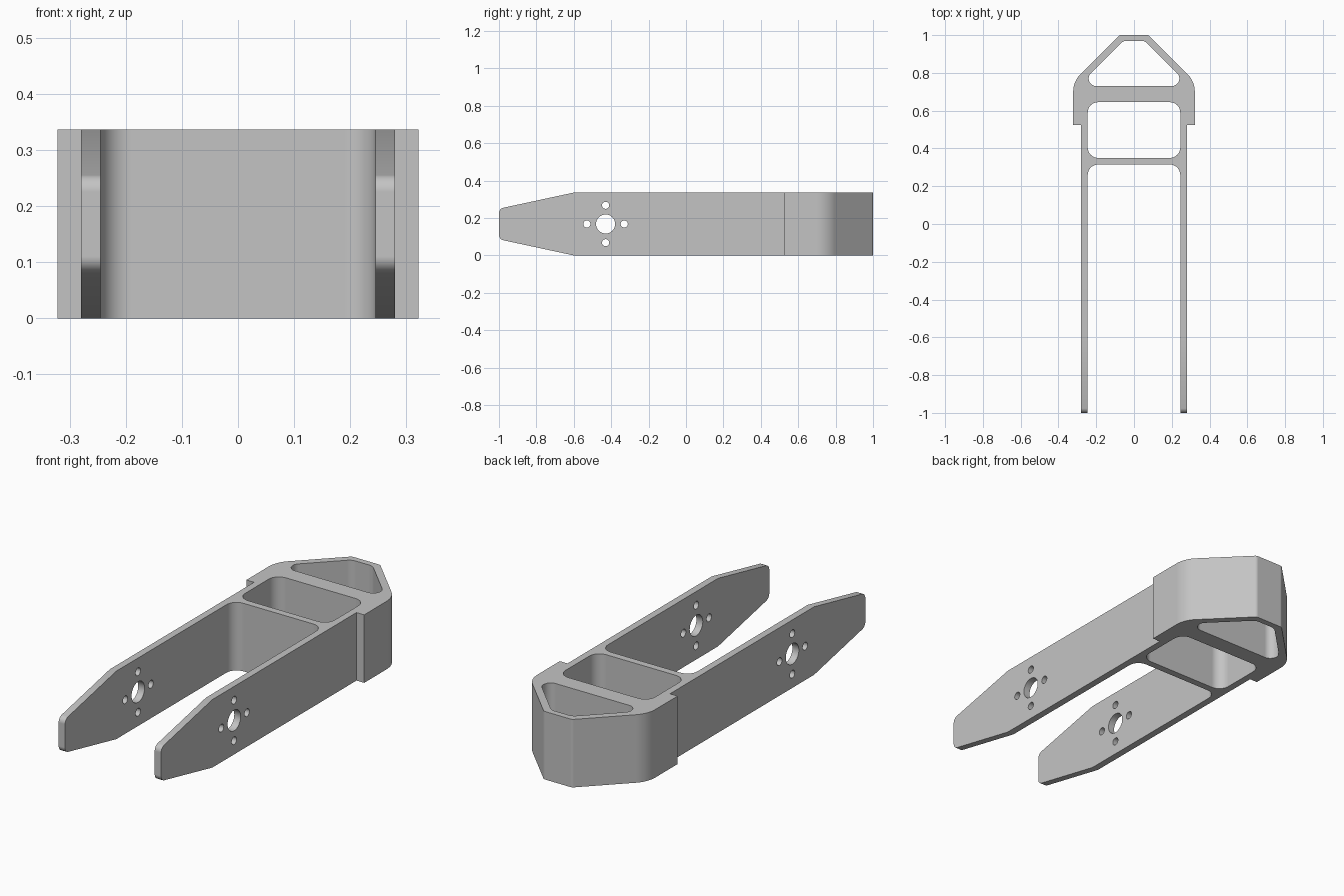
import bpy
import bmesh
import math
from mathutils import Vector

HEIGHT = 0.336
MID = HEIGHT / 2

if "Cube" in bpy.data.objects:
    bpy.data.objects.remove(bpy.data.objects["Cube"])


def rounded(corners, steps=8):
    """Turn (a, b, radius) corners into a closed outline with filleted corners."""
    outline = []
    for i, (a, b, r) in enumerate(corners):
        p = Vector((a, b, 0))
        if r == 0:
            outline.append(p)
            continue
        before = Vector((*corners[i - 1][:2], 0))
        after = Vector((*corners[(i + 1) % len(corners)][:2], 0))
        d1, d2 = (before - p).normalized(), (after - p).normalized()
        half = d1.angle(d2) / 2
        reach = r / math.tan(half)
        centre = p + (d1 + d2).normalized() * (r / math.sin(half))
        start = (p + d1 * reach - centre).normalized()
        end = (p + d2 * reach - centre).normalized()
        outline += [centre + start.slerp(end, k / steps) * r for k in range(steps + 1)]
    return outline


def mirrored(half):
    """Complete a right-hand half outline with its left-hand copy."""
    return half + [(-x, y, r) for x, y, r in reversed(half)]


def circle(a, b, radius, sides=32):
    turns = [2 * math.pi * k / sides for k in range(sides)]
    return [Vector((a + radius * math.cos(t), b + radius * math.sin(t), 0)) for t in turns]


def prism(name, outline, axis, low, high):
    """Extrude an outline along z (plan view) or x (side view)."""
    bm = bmesh.new()
    place = (lambda p, c: (p.x, p.y, c)) if axis == "z" else (lambda p, c: (c, p.x, p.y))
    rings = [[bm.verts.new(place(p, c)) for p in outline] for c in (low, high)]
    for ring in rings:
        bm.faces.new(ring)
    for i in range(len(outline)):
        bm.faces.new((rings[0][i - 1], rings[0][i], rings[1][i], rings[1][i - 1]))
    bmesh.ops.recalc_face_normals(bm, faces=bm.faces)
    mesh = bpy.data.meshes.new(name)
    bm.to_mesh(mesh)
    bm.free()
    obj = bpy.data.objects.new(name, mesh)
    bpy.context.collection.objects.link(obj)
    return obj


def carve(body, cutter, operation):
    mod = body.modifiers.new(cutter.name, "BOOLEAN")
    mod.operation = operation
    mod.solver = "EXACT"
    mod.object = cutter
    bpy.ops.object.modifier_apply(modifier=mod.name)
    bpy.data.objects.remove(cutter)


# Fork plan: two long arms, stepped shoulders and a tapered nose
fork_plan = mirrored([
    (0.245, 0.315, 0.055), (0.245, -1.1, 0), (0.28, -1.1, 0), (0.28, 0.525, 0),
    (0.322, 0.525, 0), (0.322, 0.755, 0.135), (0.077, 1.0, 0.02),
])
bracket = prism("fork_bracket", rounded(fork_plan), "z", -0.1, HEIGHT + 0.1)
bpy.context.view_layer.objects.active = bracket
bracket.select_set(True)

# Side profile: arms taper to rounded tips
side_profile = [
    (1.1, 0, 0), (1.1, HEIGHT, 0), (-0.6, HEIGHT, 0),
    (-1, HEIGHT - 0.086, 0.03), (-1, 0.086, 0.03), (-0.6, 0, 0),
]
carve(bracket, prism("side_profile", rounded(side_profile), "x", -0.5, 0.5), "INTERSECT")

# Nose pocket and square pocket, open at top and bottom
nose_pocket = mirrored([(0.24, 0.73, 0.04), (0.24, 0.787, 0.04), (0.057, 0.97, 0.05)])
square_pocket = mirrored([(0.245, 0.35, 0.055), (0.245, 0.645, 0.055)])
for name, plan in (("nose_pocket", nose_pocket), ("square_pocket", square_pocket)):
    carve(bracket, prism(name, rounded(plan), "z", -0.2, HEIGHT + 0.2), "DIFFERENCE")

# Pivot hole and four bolt holes through both arms
HOLE_Y = -0.43
holes = [(HOLE_Y, MID, 0.051)]
for dy, dz in ((1, 0), (-1, 0), (0, 1), (0, -1)):
    holes.append((HOLE_Y + 0.1 * dy, MID + 0.1 * dz, 0.019))
for y, z, radius in holes:
    carve(bracket, prism("arm_hole", circle(y, z, radius), "x", -0.5, 0.5), "DIFFERENCE")

# Grey finish
grey = bpy.data.materials.new("light_grey")
grey.use_nodes = True
colour = (0.55, 0.55, 0.55, 1)
grey.diffuse_color = colour
grey.node_tree.nodes["Principled BSDF"].inputs["Base Color"].default_value = colour
bracket.data.materials.clear()
bracket.data.materials.append(grey)

# Smooth fillets, crisp flat faces
bpy.ops.object.shade_smooth_by_angle(angle=math.radians(30))
weighted = bracket.modifiers.new("weighted_normals", "WEIGHTED_NORMAL")
weighted.keep_sharp = True
